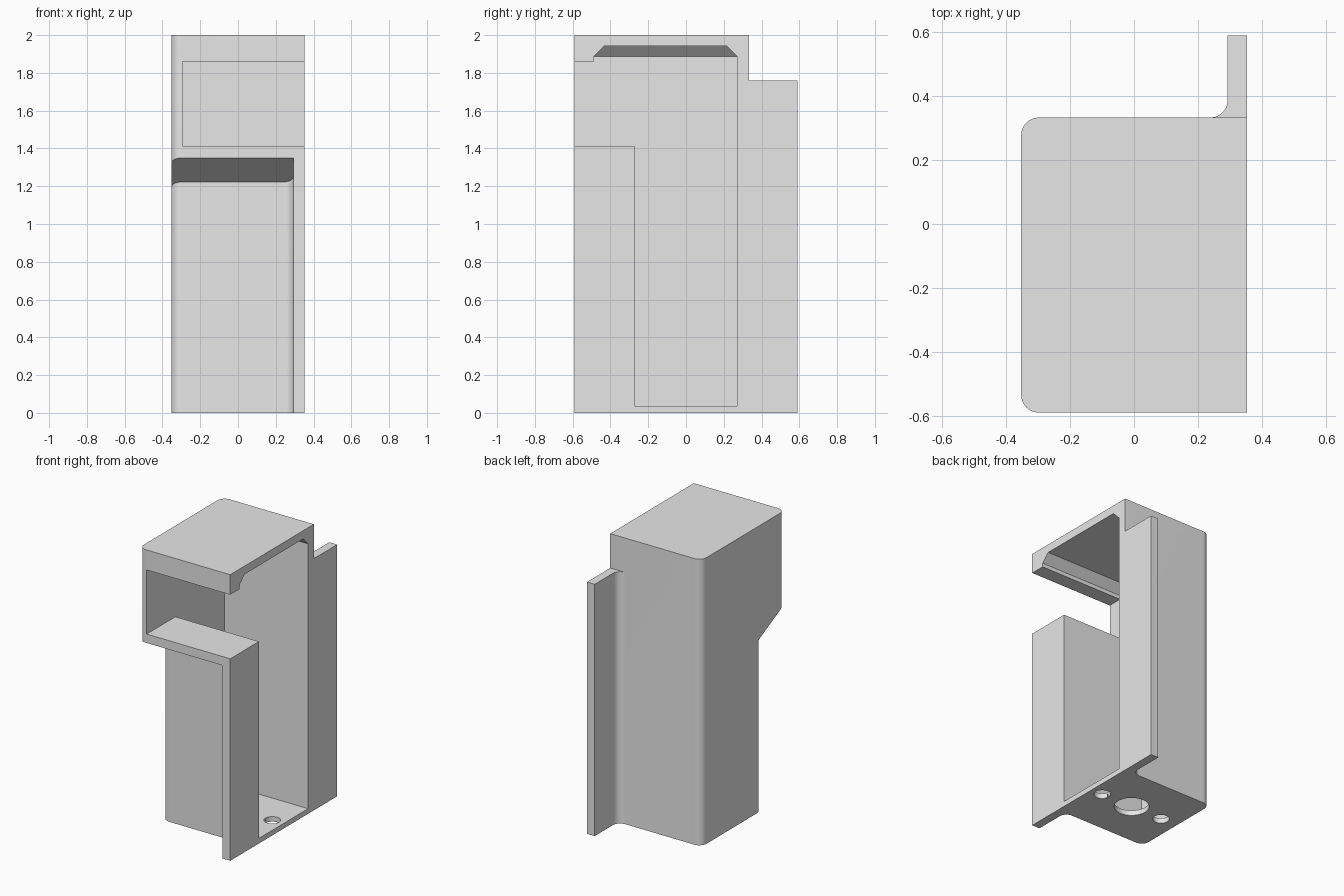
import bpy, bmesh, math
from mathutils import Vector

if "Cube" in bpy.data.objects:
    bpy.data.objects.remove(bpy.data.objects["Cube"])

XL, XR, XI = -0.353, 0.353, 0.293      # left side, right side, inner face of flanges
YF, YB, YL = -0.59, 0.333, -0.333      # upper front, back, lower front
R = 0.055                              # corner radius

gray = bpy.data.materials.new("light_gray")
gray.diffuse_color = (0.8, 0.8, 0.8, 1)
gray.use_nodes = True
gray.node_tree.nodes["Principled BSDF"].inputs["Base Color"].default_value = gray.diffuse_color


def arc(cx, cy, r, a0, a1, n=10):
    return [(cx + r * math.cos(math.radians(a0 + (a1 - a0) * i / n)),
             cy + r * math.sin(math.radians(a0 + (a1 - a0) * i / n))) for i in range(n + 1)]


def loft(name, rings):
    """Closed solid through matching rings of 3D points."""
    bm = bmesh.new()
    vs = [[bm.verts.new(p) for p in ring] for ring in rings]
    n = len(vs[0])
    bm.faces.new(vs[0][::-1])
    bm.faces.new(vs[-1])
    for a, b in zip(vs, vs[1:]):
        for i in range(n):
            j = (i + 1) % n
            bm.faces.new((a[i], a[j], b[j], b[i]))
    bmesh.ops.recalc_face_normals(bm, faces=bm.faces[:])
    me = bpy.data.meshes.new(name)
    bm.to_mesh(me)
    bm.free()
    ob = bpy.data.objects.new(name, me)
    bpy.context.collection.objects.link(ob)
    me.materials.append(gray)
    return ob


def prism(name, pts, z0, z1):
    return loft(name, [[(x, y, z) for x, y in pts] for z in (z0, z1)])


def boolean(ob, other, op):
    m = ob.modifiers.new(op.lower(), 'BOOLEAN')
    m.operation, m.solver, m.object = op, 'EXACT', other
    bpy.context.view_layer.objects.active = ob
    bpy.ops.object.modifier_apply(modifier=m.name)
    bpy.data.objects.remove(other)


# Lower body with the back flange blended in by a fillet
back = arc(XI - R, YB + R, R, 0, -90) + arc(XL + R, YB - R, R, 90, 180)
housing = prism("housing", [(XR, 0), (XR, 0.59), (XI, 0.59)] + back + [(XL, 0)], 0, 1.76)
front = arc(XL + R, YL + R, R, 180, 270) + arc(XI - R, YL - R, R, 90, 0)
lower_front = prism("lower_front", [(XR, 0), (XL, 0)] + front + [(XI, YF), (XR, YF)], 0, 1.38)
boolean(housing, lower_front, 'UNION')

# Upper hood overhanging the front, with a slanted underside
hood = prism("hood", [(XR, YF), (XR, YB)] + arc(XL + R, YB - R, R, 90, 180)
             + arc(XL + R, YF + R, R, 180, 270), 0.6, 2.0)
bm = bmesh.new()
bm.from_mesh(hood.data)
cut = bmesh.ops.bisect_plane(bm, geom=bm.verts[:] + bm.edges[:] + bm.faces[:],
                             plane_co=(0, YF, 1.35), plane_no=Vector((0, 0.128, 0.257)),
                             clear_inner=True)
bmesh.ops.contextual_create(bm, geom=[e for e in cut["geom_cut"] if isinstance(e, bmesh.types.BMEdge)])
bmesh.ops.recalc_face_normals(bm, faces=bm.faces[:])
bm.to_mesh(hood.data)
bm.free()
boolean(housing, hood, 'UNION')

# Cavity open to the right side and through the front window
side = [(-0.8, 1.412), (-0.273, 1.412), (-0.273, 0.036), (0.27, 0.036),
        (0.27, 1.887), (-0.487, 1.887), (-0.487, 1.86), (-0.8, 1.86)]
cavity = loft("cavity", [[(x, y, z) for y, z in side] for x in (-0.293, 0.6)])
boolean(housing, cavity, 'DIFFERENCE')

# Bevelled ceiling recess
rings = []
for z, d in ((1.80, 0.03), (1.887, 0), (1.942, 0.055)):
    x, y0, y1 = -0.293 + d, -0.487 + d, 0.27 - d
    rings.append([(x, y0, z), (0.6, y0, z), (0.6, y1, z), (x, y1, z)])
boolean(housing, loft("ceiling_recess", rings), 'DIFFERENCE')

# Cable hole and two screw holes in the floor
for x, r in ((0.02, 0.112), (0.265, 0.053), (-0.225, 0.053)):
    boolean(housing, prism("hole", arc(x, 0, r, 0, 348.75, 31), -0.1, 0.2), 'DIFFERENCE')

# Smooth the rounded corners, keep hard edges
bpy.ops.object.select_all(action='DESELECT')
housing.select_set(True)
bpy.context.view_layer.objects.active = housing
bpy.ops.object.shade_smooth_by_angle(angle=math.radians(25))
